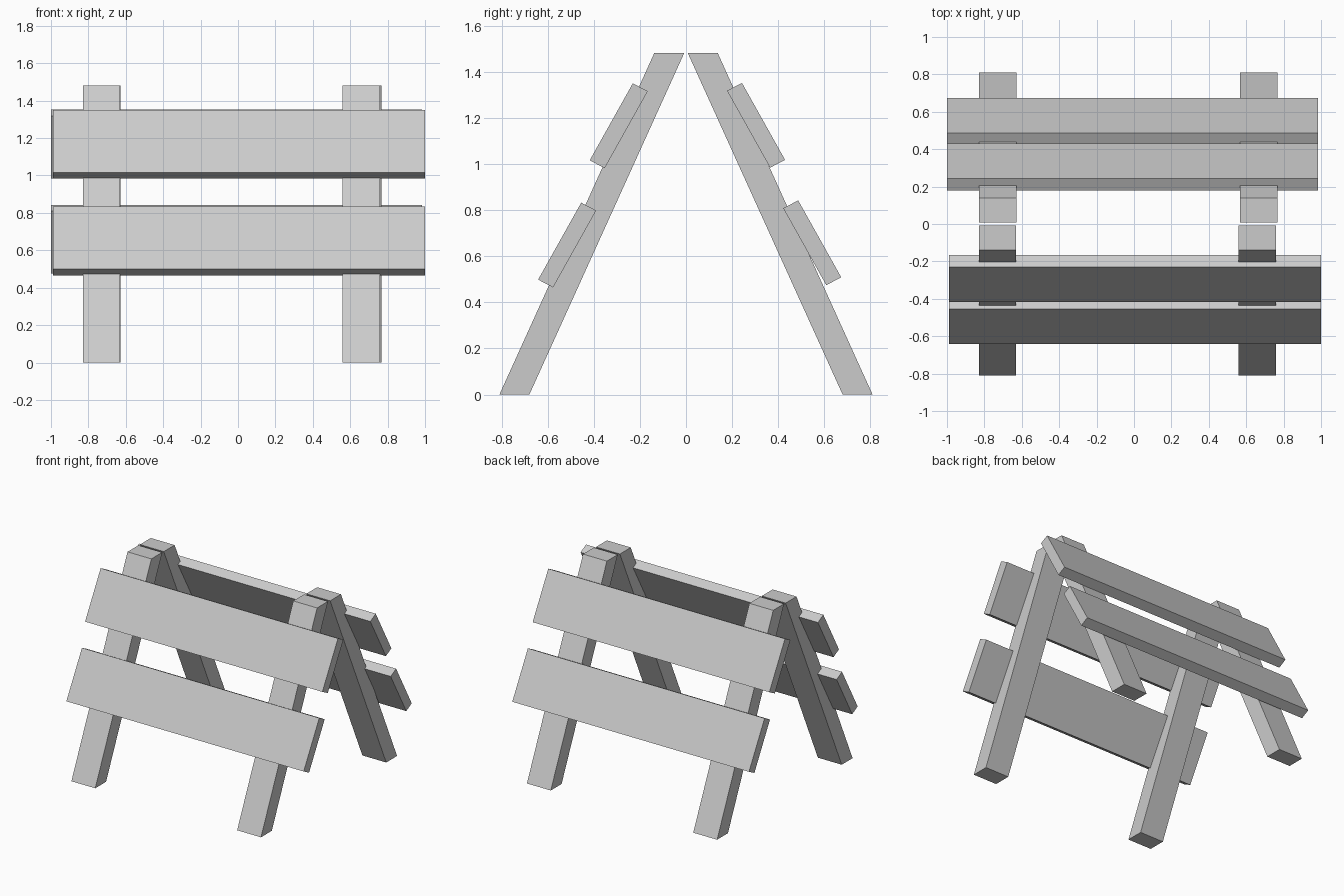
import bpy, bmesh

if "Cube" in bpy.data.objects:
    bpy.data.objects.remove(bpy.data.objects["Cube"])


def extrude_profile(name, profile, x0, x1):
    """Solid with a (y, z) cross-section running from x0 to x1."""
    bm = bmesh.new()
    face = bm.faces.new([bm.verts.new((x0, y, z)) for y, z in profile])
    res = bmesh.ops.extrude_face_region(bm, geom=[face])
    verts = [v for v in res["geom"] if isinstance(v, bmesh.types.BMVert)]
    bmesh.ops.translate(bm, verts=verts, vec=(x1 - x0, 0, 0))
    bmesh.ops.recalc_face_normals(bm, faces=bm.faces)
    mesh = bpy.data.meshes.new(name)
    bm.to_mesh(mesh)
    bm.free()
    obj = bpy.data.objects.new(name, mesh)
    bpy.context.collection.objects.link(obj)
    return obj


def plank_profile(y, z, s):
    """Tilted board section; (y, z) is its top outer corner, s the side."""
    offsets = [(0, 0), (-0.065, -0.034), (0.122, -0.368), (0.187, -0.334)]
    return [(s * (y + dy), z + dz) for dy, dz in offsets]


# side name, sign of y, leg x starts, plank x range, plank top outer corners
sides = [
    ("front", -1, (-0.83, 0.56), (-0.99, 1.0), ((0.231, 1.351), (0.455, 0.833))),
    ("back", 1, (-0.828, 0.567), (-1.0, 0.985), ((0.243, 1.353), (0.487, 0.843))),
]

for side, s, leg_xs, (px0, px1), corners in sides:
    # Slanted legs with level ends
    leg = [(s * y, z) for y, z in
           ((0.68, 0), (0.81, 0), (0.138, 1.482), (0.008, 1.482))]
    for label, x in zip(("left", "right"), leg_xs):
        extrude_profile(f"{side}_{label}_leg", leg, x, x + 0.2)
    # Boards across the legs
    for label, (y, z) in zip(("upper", "lower"), corners):
        extrude_profile(f"{side}_{label}_board", plank_profile(y, z, s), px0, px1)
